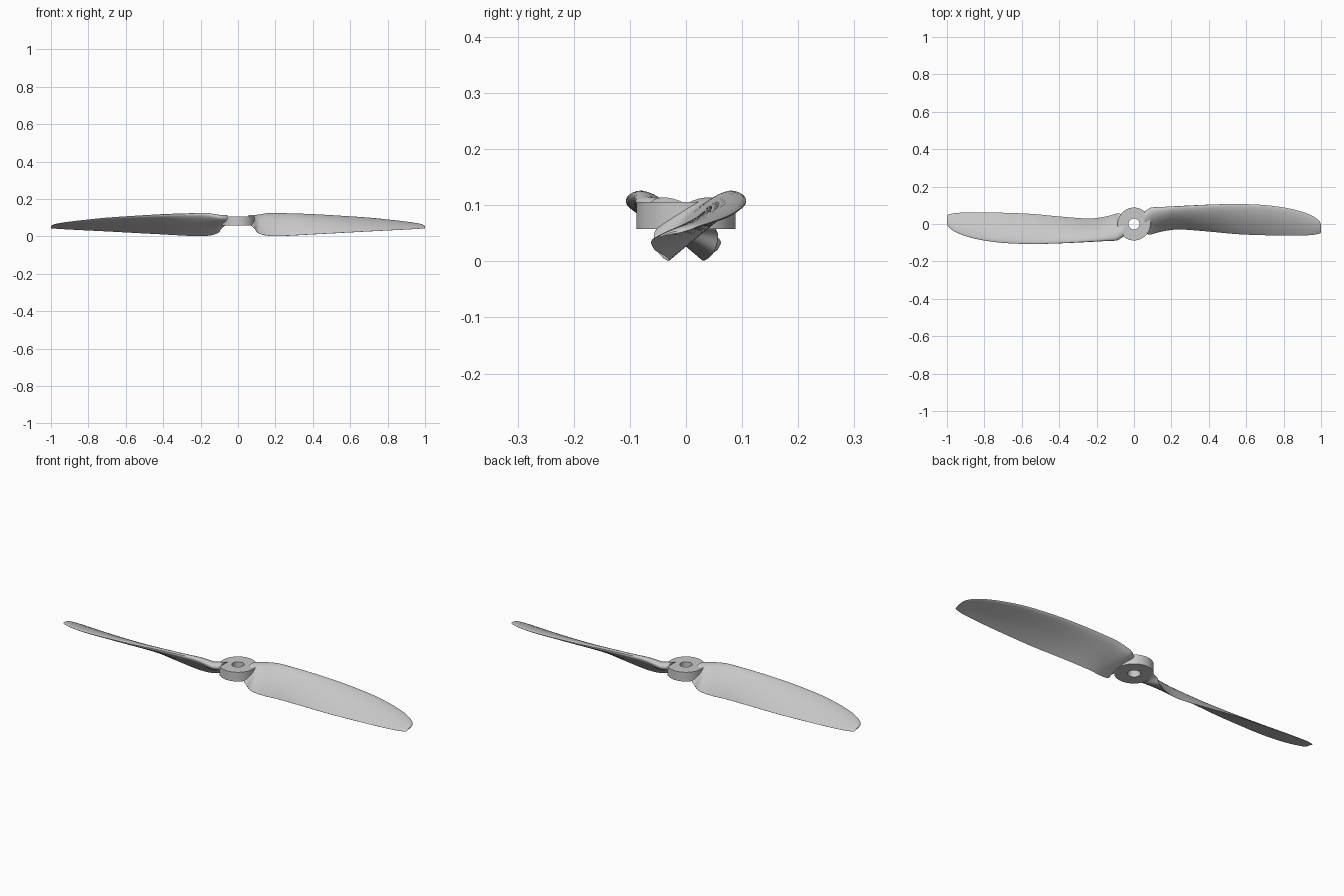
import bpy
import bmesh
import math
from mathutils import Vector

cube = bpy.data.objects.get("Cube")
if cube:
    bpy.data.objects.remove(cube, do_unlink=True)

grey = bpy.data.materials.new("light grey")
grey.use_nodes = True
colour = (0.58, 0.58, 0.58, 1)
grey.diffuse_color = colour
grey.node_tree.nodes["Principled BSDF"].inputs["Base Color"].default_value = colour


def finish(name, bm, angle):
    """Turn a bmesh into a smooth-shaded grey object."""
    bmesh.ops.recalc_face_normals(bm, faces=bm.faces)
    mesh = bpy.data.meshes.new(name)
    bm.to_mesh(mesh)
    bm.free()
    mesh.materials.append(grey)
    obj = bpy.data.objects.new(name, mesh)
    bpy.context.collection.objects.link(obj)
    bpy.ops.object.select_all(action="DESELECT")
    obj.select_set(True)
    bpy.context.view_layer.objects.active = obj
    bpy.ops.object.shade_smooth_by_angle(angle=math.radians(angle))
    return obj


def bridge(bm, a, b):
    for i in range(len(a)):
        j = (i + 1) % len(a)
        bm.faces.new((a[i], a[j], b[j], b[i]))


# Blade stations: x, leading edge y z, trailing edge y z, thickness
STATIONS = [Vector(s) for s in (
    (.055, .065, .1, -.045, .068, .038),
    (.085, .085, .104, -.057, .046, .04),
    (.11, .088, .111, -.05, .017, .04),
    (.17, .09, .122, -.036, .003, .038),
    (.25, .095, .122, -.029, .003, .032),
    (.4, .103, .117, -.04, .011, .026),
    (.55, .107, .108, -.054, .019, .022),
    (.7, .101, .098, -.06, .027, .018),
    (.82, .085, .086, -.062, .033, .015),
    (.9, .065, .077, -.061, .037, .012),
    (.95, .045, .07, -.059, .04, .01),
    (.98, .026, .064, -.054, .042, .009),
    (.995, .01, .058, -.05, .043, .007),
    (1, -.005, .053, -.044, .044, .004))]


def smooth_stations(points, steps):
    """Pass a smooth curve through the stations."""
    out = []
    last = len(points) - 1
    for i in range(last):
        p0, p1 = points[max(i - 1, 0)], points[i]
        p2, p3 = points[i + 1], points[min(i + 2, last)]
        for k in range(steps):
            t = k / steps
            out.append(0.5 * (2 * p1 + (p2 - p0) * t
                              + (2 * p0 - 5 * p1 + 4 * p2 - p3) * t ** 2
                              + (3 * p1 - p0 - 3 * p2 + p3) * t ** 3))
    return out + [points[-1]]


def airfoil(station, count=16):
    """Cambered section with a round nose and a thin trailing edge."""
    x, ly, lz, ty, tz, thick = station
    nose, tail = Vector((x, ly, lz)), Vector((x, ty, tz))
    chord = tail - nose
    up = Vector((0, chord.z, -chord.y)).normalized()
    upper, lower = [], []
    for i in range(count + 1):
        s = (1 - math.cos(math.pi * i / count)) / 2
        half = 5 * thick * (.2969 * math.sqrt(s) - .126 * s - .3516 * s ** 2
                            + .2843 * s ** 3 - .1 * s ** 4)
        camber = .16 * chord.length * s * (1 - s)
        centre = nose + chord * s
        upper.append(centre + up * (camber + half))
        lower.append(centre + up * (camber - half))
    return upper + lower[-1:0:-1]


# Two blades, half a turn apart
for name, sign in (("left_blade", 1), ("right_blade", -1)):
    bm = bmesh.new()
    rings = []
    for station in smooth_stations(STATIONS, 5):
        rings.append([bm.verts.new((sign * p.x, sign * p.y, max(p.z, 0)))
                      for p in airfoil(station)])
    for a, b in zip(rings, rings[1:]):
        bridge(bm, a, b)
    bm.faces.new(rings[0])
    bm.faces.new(rings[-1])
    finish(name, bm, 40)

# Hub: a ring with a shaft hole
bm = bmesh.new()
sides = 64
rings = []
for radius, z in ((.088, .058), (.088, .106), (.029, .106), (.029, .058)):
    rings.append([bm.verts.new((radius * math.cos(2 * math.pi * i / sides),
                                radius * math.sin(2 * math.pi * i / sides), z))
                  for i in range(sides)])
for i, ring in enumerate(rings):
    bridge(bm, ring, rings[(i + 1) % len(rings)])
finish("hub", bm, 30)
